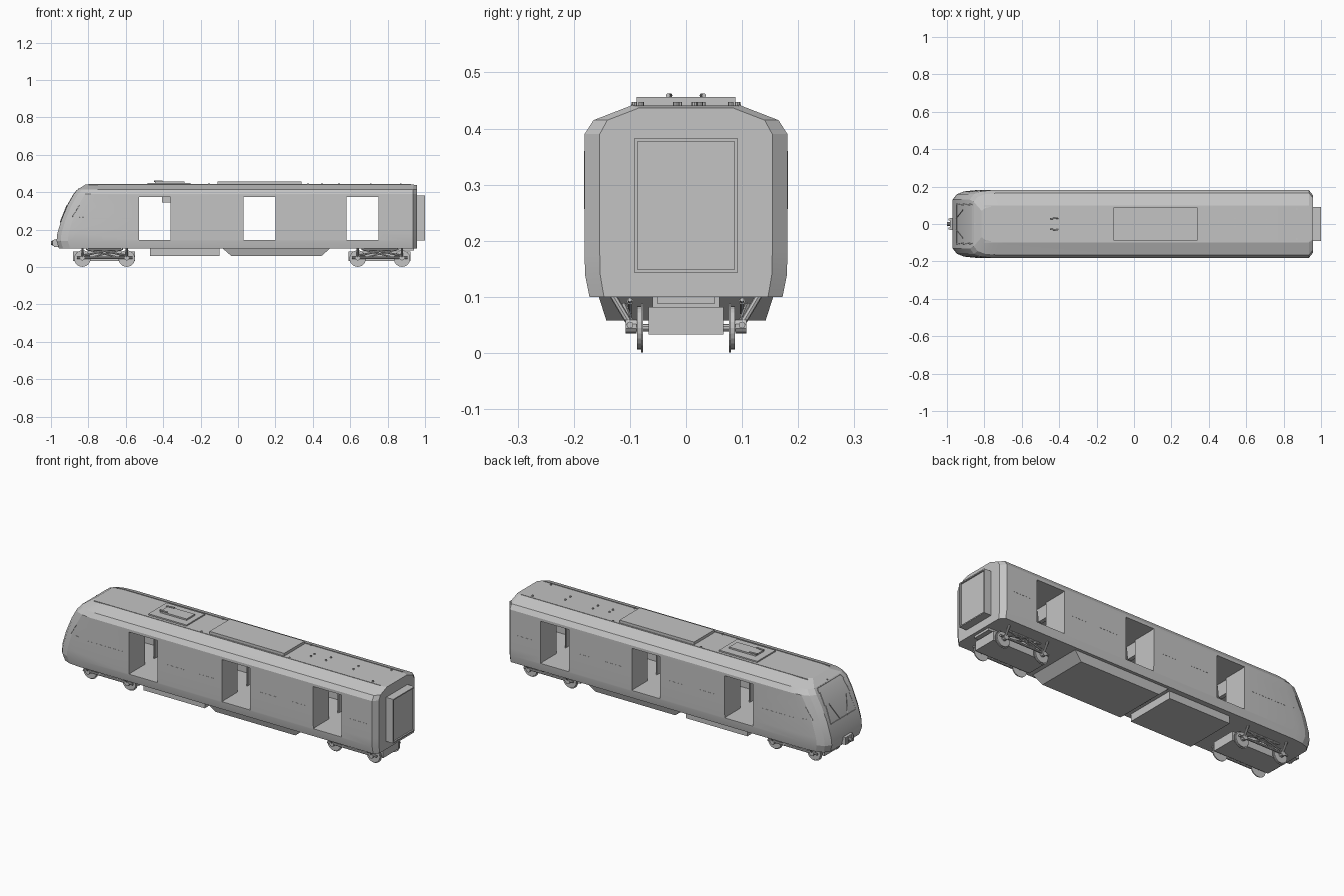
import bpy, bmesh, math
from mathutils import Vector

if "Cube" in bpy.data.objects:
    bpy.data.objects.remove(bpy.data.objects["Cube"])

grey = bpy.data.materials.new("plain grey")
grey.use_nodes = True
COLOUR = (0.55, 0.55, 0.55, 1)
grey.diffuse_color = COLOUR
grey.node_tree.nodes["Principled BSDF"].inputs["Base Color"].default_value = COLOUR


def make(name, bm):
    bmesh.ops.recalc_face_normals(bm, faces=bm.faces)
    mesh = bpy.data.meshes.new(name)
    bm.to_mesh(mesh)
    bm.free()
    mesh.materials.append(grey)
    ob = bpy.data.objects.new(name, mesh)
    bpy.context.collection.objects.link(ob)
    return ob


def box(name, x, y, z, taper=(0, 0)):
    """Box from ranges; taper pulls the bottom in along x and y."""
    bm = bmesh.new()
    bmesh.ops.create_cube(bm, size=1)
    for v in bm.verts:
        low = v.co.z < 0
        sx, sy = math.copysign(1, v.co.x), math.copysign(1, v.co.y)
        v.co = [r[int(c > 0)] for r, c in zip((x, y, z), v.co)]
        if low:
            v.co.x -= sx * taper[0]
            v.co.y -= sy * taper[1]
    return make(name, bm)


def rod(name, a, b, r, sides=10):
    bm = bmesh.new()
    a, b = Vector(a), Vector(b)
    bmesh.ops.create_cone(bm, cap_ends=True, segments=sides, radius1=r, radius2=r,
                          depth=(b - a).length)
    turn = (b - a).to_track_quat("Z", "Y")
    for v in bm.verts:
        v.co = turn @ v.co + (a + b) / 2
    return make(name, bm)


# Car body: half profile (y, z, nose x), swept with a rounded nose and chamfered tail
PROFILE = [(.172, .10, -.958), (.18, .14, -.97), (.181, .18, -.966), (.181, .25, -.945),
           (.181, .33, -.912), (.181, .39, -.878), (.165, .415, -.857), (.098, .441, -.815)]


def nose_x(z):
    for (_, z0, x0), (_, z1, x1) in zip(PROFILE, PROFILE[1:]):
        if z <= z1:
            return x0 + (x1 - x0) * (z - z0) / (z1 - z0)


def ring(bm, place):
    half = [place(*p) for p in PROFILE]
    pts = half + [(x, -y, z) for x, y, z in reversed(half)]
    return [bm.verts.new(p) for p in pts]


bm = bmesh.new()
rings = [
    ring(bm, lambda y, z, n: (n, y * .72, z)),
    ring(bm, lambda y, z, n: (n + .022, y * .88, z)),
    ring(bm, lambda y, z, n: (n + .06, y * .965, z)),
    ring(bm, lambda y, z, n: (n + .12, y, z)),
    ring(bm, lambda y, z, n: (.935, y, z)),
    ring(bm, lambda y, z, n: (.957, y * .85, min(z, .437))),
]
n = len(rings[0])
for a, b in zip(rings, rings[1:]):
    for i in range(n):
        j = (i + 1) % n
        bm.faces.new((a[i], a[j], b[j], b[i]))
for r in (rings[0], rings[-1]):
    for i in range(n // 2 - 1):
        bm.faces.new((r[i], r[i + 1], r[n - 2 - i], r[n - 1 - i]))
body = make("car_body", bm)

# Hollow saloon and door openings
DOORS = [(-.53, -.36), (.03, .20), (.58, .75)]
FLOOR, CEILING = .145, .375
cutters = [box("saloon_cutter", (-.76, .925), (-.166, .166), (FLOOR, CEILING))]
cutters += [box("door_cutter", d, (-.3, .3), (FLOOR, CEILING)) for d in DOORS]
bpy.context.view_layer.objects.active = body
for c in cutters:
    c.hide_render = True
    m = body.modifiers.new("opening", "BOOLEAN")
    m.operation, m.solver, m.object = "DIFFERENCE", "EXACT", c
    bpy.ops.object.modifier_apply(modifier=m.name)
    bpy.data.objects.remove(c)
body.select_set(True)
bpy.context.view_layer.objects.active = body
bpy.ops.object.shade_smooth_by_angle(angle=math.radians(14))

# Partitions beside the doors, hand rails and hanging displays
for x0, x1 in DOORS:
    for x, d in ((x0, -1), (x1, 1)):
        span = sorted((x + d * .002, x + d * .01))
        for s in (-1, 1):
            box("door_partition", span, sorted((s * .045, s * .168)), (FLOOR, CEILING))
            rod("hand_rail", (x + d * .006, s * .042, FLOOR), (x + d * .006, s * .042, CEILING), .003, 6)
        box("display_housing", sorted((x + d * .012, x + d * .05)), (-.035, .035), (.31, CEILING), (.008, 0))
box("ceiling_display", (-.405, -.36), (-.03, .03), (.345, CEILING))

# Gangway at the tail
box("gangway_bellows", (.95, .992), (-.088, .088), (.147, .379))
for s in (-1, 1):
    box("gangway_side_frame", (.955, 1), sorted((s * .086, s * .092)), (.143, .383))
for z in (.143, .377):
    box("gangway_cross_frame", (.955, 1), (-.092, .092), (z, z + .006))

# Roof equipment
box("air_conditioner", (-.11, .34), (-.088, .088), (.436, .456))
box("roof_hatch_base", (-.485, -.255), (-.079, .079), (.436, .448))
box("roof_hatch_lid", (-.445, -.285), (-.035, .035), (.446, .456))
for s in (-1, 1):
    rod("hatch_handle", (-.45, s * .028, .459), (-.405, s * .032, .459), .004, 8)
    box("roof_edge_rail", (-.80, .925), sorted((s * .094, s * .098)), (.439, .443))
KNOBS = [(-.85, 0), (.45, .015), (.45, -.015), (.54, .03), (.54, -.012), (.71, .025),
         (.71, -.018)] + [(x, s * y) for x, y in ((-.155, .092), (.375, .092), (.87, .08)) for s in (-1, 1)]
for x, y in KNOBS:
    z = .441 if x > -.8 else .415
    rod("roof_fitting", (x, y, z - .004), (x, y, z + .006), .005, 8)

# Side trim lines
SILLS = [(-.78, -.57), (-.31, -.20), (-.11, -.02), (.25, .36), (.44, .53), (.79, .90)]
for s in (-1, 1):
    for x in SILLS:
        box("window_sill", x, sorted((s * .18, s * .1818)), (.257, .2595))
    box("window_post", (.788, .790), sorted((s * .18, s * .1818)), (.2595, .36))
    rod("cab_window_edge", (-.845, s * .179, .335), (-.885, s * .172, .27), .0012, 6)
    rod("cab_window_sill", (-.885, s * .172, .27), (-.825, s * .18, .265), .0012, 6)

# Windscreen frame and wipers
for s in (-1, 1):
    levels = (.24, .33, .39, .41)
    for a, b in zip(levels, levels[1:]):
        rod("windscreen_edge", (nose_x(a), s * .108, a), (nose_x(b), s * .1, b), .002, 6)
    rod("wiper", (nose_x(.24) - .003, s * .03, .24), (nose_x(.33) - .003, s * .075, .33), .002, 6)
for z in (.24, .41):
    rod("windscreen_rail", (nose_x(z), -.105, z), (nose_x(z), .105, z), .002, 6)

# Front coupler
box("coupler_mount", (-.985, -.95), (-.032, .032), (.108, .148))
for s in (-1, 1):
    box("coupler_cheek", (-.993, -.98), sorted((s * .018, s * .03)), (.112, .144))
rod("coupler_pin", (-1, 0, .128), (-.96, 0, .128), .01, 10)

# Underfloor equipment
box("equipment_box", (-.47, -.10), (-.143, .143), (.06, .102))
box("equipment_skirt", (-.085, .495), (-.156, .156), (.058, .102), (.05, .014))
box("rear_drawbar", (.80, .94), (-.052, .052), (.088, .102))


# Bogies with wheels, axle boxes and truss side frames
def bogie(x0, x1):
    mid = (x0 + x1) / 2
    box("bogie_frame", (x0 - .05, x1 + .045), (-.067, .067), (.033, .082))
    box("bogie_pivot", (mid - .06, mid + .06), (-.06, .06), (.08, .102))
    for x in (x0, x1):
        rod("axle", (x, -.102, .045), (x, .102, .045), .007, 10)
        for s in (-1, 1):
            rod("wheel", (x, s * .079, .045), (x, s * .087, .045), .039, 24)
            rod("wheel_flange", (x, s * .077, .045), (x, s * .080, .045), .044, 24)
            rod("axle_box", (x, s * .088, .048), (x, s * .108, .048), .013, 10)
            rod("damper", (x, s * .10, .052), (x, s * .13, .102), .006, 8)
            rod("truss_brace", (x, s * .1, .06), (mid, s * .11, .085), .005, 6)
            rod("truss_brace", (x + math.copysign(.02, mid - x), s * .1, .095),
                (mid + (mid - x) * .5, s * .1, .055), .004, 6)
    for s in (-1, 1):
        for z in (.05, .092):
            inset = .03 if z > .08 else -.03
            rod("side_beam", (x0 + inset, s * .1, z), (x1 - inset, s * .1, z), .006, 8)


bogie(-.832, -.595)
bogie(.64, .877)
